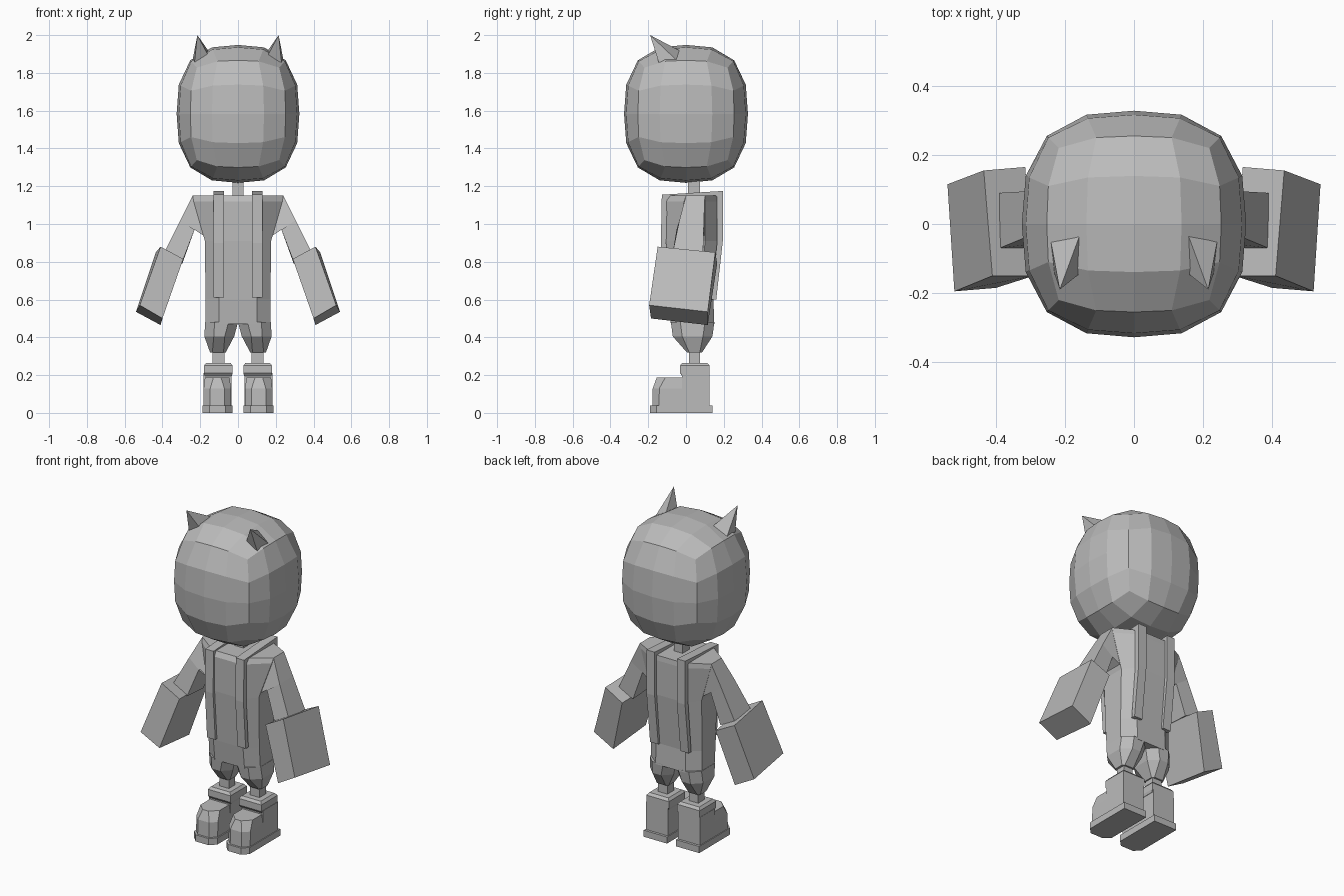
import bpy, bmesh

if "Cube" in bpy.data.objects:
    bpy.data.objects.remove(bpy.data.objects["Cube"], do_unlink=True)

grey = bpy.data.materials.new("plain grey")
grey.use_nodes = True
COLOUR = (0.5, 0.5, 0.5, 1)
grey.diffuse_color = COLOUR
grey.node_tree.nodes["Principled BSDF"].inputs["Base Color"].default_value = COLOUR


def finish(name, bm):
    bmesh.ops.recalc_face_normals(bm, faces=bm.faces)
    mesh = bpy.data.meshes.new(name)
    bm.to_mesh(mesh)
    bm.free()
    mesh.materials.append(grey)
    obj = bpy.data.objects.new(name, mesh)
    bpy.context.collection.objects.link(obj)
    return obj


def loft(name, rings, side=1):
    """Skin a stack of equal-length rings and cap both ends; side=-1 mirrors in x."""
    bm = bmesh.new()
    loops = [[bm.verts.new((x * side, y, z)) for x, y, z in r] for r in rings]
    n = len(loops[0])
    for a, b in zip(loops, loops[1:]):
        for i in range(n):
            j = (i + 1) % n
            bm.faces.new((a[i], a[j], b[j], b[i]))
    bm.faces.new(loops[0])
    bm.faces.new(loops[-1])
    return finish(name, bm)


def rect(x0, x1, y0, y1, z):
    return [(x0, y0, z), (x1, y0, z), (x1, y1, z), (x0, y1, z)]


def cut_rect(x0, x1, y0, y1, z, c):
    """Rectangle with its two front corners cut off."""
    return [(x0 + c, y0, z), (x1 - c, y0, z), (x1, y0 + c, z),
            (x1, y1, z), (x0, y1, z), (x0, y0 + c, z)]


def body_ring(z, fx, fy, sx, sy0, sy1, bx, by):
    """Eight-sided torso section: front, sides and back."""
    return [(-fx, fy, z), (fx, fy, z), (sx, sy0, z), (sx, sy1, z),
            (bx, by, z), (-bx, by, z), (-sx, sy1, z), (-sx, sy0, z)]


# Head: gridded cube rounded into a slightly boxy ball
bm = bmesh.new()
bmesh.ops.create_cube(bm, size=2)
bmesh.ops.subdivide_edges(bm, edges=bm.edges[:], cuts=3, use_grid_fill=True)
P = 2.75
for v in bm.verts:
    q = [c * 0.88 if 0.4 < abs(c) < 0.6 else c for c in v.co]
    k = sum(abs(c) ** P for c in q) ** (-1 / P)
    v.co = (q[0] * k * 0.325, q[1] * k * 0.328, 1.583 + q[2] * k * 0.365)
finish("head", bm)

# Neck
loft("neck", [rect(-0.03, 0.03, 0.01, 0.075, z) for z in (1.08, 1.26)])

# Torso
loft("torso", [
    body_ring(0.47, 0.10, -0.08, 0.172, -0.03, 0.09, 0.10, 0.15),
    body_ring(0.60, 0.10, -0.095, 0.172, -0.04, 0.09, 0.10, 0.145),
    body_ring(0.91, 0.11, -0.118, 0.175, -0.05, 0.10, 0.11, 0.175),
    body_ring(1.12, 0.11, -0.12, 0.235, -0.01, 0.10, 0.11, 0.178),
    body_ring(1.15, 0.10, -0.105, 0.24, 0.0, 0.10, 0.10, 0.175)])

for side, label in ((1, "left"), (-1, "right")):
    # Ear: pyramid leaning forward
    base = [(0.14, -0.13, 1.86), (0.235, -0.13, 1.81),
            (0.25, 0.0, 1.82), (0.145, 0.0, 1.90)]
    tip = (0.215, -0.19, 2.0)
    bm = bmesh.new()
    vs = [bm.verts.new((x * side, y, z)) for x, y, z in base]
    t = bm.verts.new((tip[0] * side, tip[1], tip[2]))
    bm.faces.new(vs)
    for i in range(4):
        bm.faces.new((vs[i], vs[(i + 1) % 4], t))
    finish(label + "_ear", bm)

    # Strap: band over the shoulder, down the front and back
    outer = [(-0.112, 0.61), (-0.133, 0.9), (-0.128, 1.155), (0.195, 1.175),
             (0.195, 0.91), (0.16, 0.60)]
    inner = [(0.135, 0.60), (0.165, 0.91), (0.165, 1.145), (-0.10, 1.13),
             (-0.105, 0.9), (-0.085, 0.61)]
    loft(label + "_strap",
         [[(x, y, z) for y, z in outer + inner] for x in (0.075, 0.13)], side)

    # Arm
    loft(label + "_arm", [
        [(0.24, 0.0, 1.15), (0.24, 0.10, 1.15), (0.17, 0.10, 0.93), (0.17, -0.04, 0.93)],
        [(0.305, -0.035, 1.02), (0.305, 0.095, 1.02), (0.23, 0.09, 0.97), (0.23, -0.05, 0.97)],
        [(0.39, -0.07, 0.85), (0.39, 0.09, 0.84), (0.295, 0.09, 0.79), (0.295, -0.07, 0.80)]], side)

    # Hand: tilted block
    loft(label + "_hand", [
        [(0.41, -0.15, 0.88), (0.435, 0.155, 0.85), (0.315, 0.165, 0.79), (0.29, -0.15, 0.815)],
        [(0.52, -0.195, 0.57), (0.54, 0.115, 0.535), (0.41, 0.115, 0.465), (0.40, -0.185, 0.50)]], side)

    # Shorts leg
    def leg_ring(z, x0, x1, y0, y1, c):
        return [(x0, y0 + c, z), (x0 + c, y0, z), (x1 - c, y0, z), (x1, y0 + c, z),
                (x1, y1 - c, z), (x1 - c, y1, z), (x0 + c, y1, z), (x0, y1 - c, z)]
    loft(label + "_shorts", [
        leg_ring(0.48, 0.0, 0.174, -0.08, 0.15, 0.05),
        leg_ring(0.405, 0.02, 0.178, -0.07, 0.14, 0.05),
        leg_ring(0.32, 0.065, 0.148, 0.005, 0.085, 0.012)], side)

    # Ankle
    loft(label + "_ankle", [rect(0.072, 0.135, 0.015, 0.075, z) for z in (0.24, 0.35)], side)

    # Boot: sole, toe, heel and cuff
    loft(label + "_sole", [cut_rect(0.03, 0.187, -0.19, 0.14, z, 0.035) for z in (0, 0.04)], side)
    loft(label + "_toe", [
        cut_rect(0.037, 0.182, -0.178, 0.11, 0.03, 0.035),
        cut_rect(0.037, 0.182, -0.176, 0.11, 0.13, 0.035),
        cut_rect(0.045, 0.175, -0.155, 0.11, 0.187, 0.045)], side)
    loft(label + "_heel", [rect(0.035, 0.182, -0.02, 0.125, z) for z in (0.03, 0.21)], side)
    loft(label + "_cuff", [
        rect(0.033, 0.175, -0.02, 0.115, 0.195), rect(0.028, 0.18, -0.032, 0.125, 0.21),
        rect(0.028, 0.18, -0.032, 0.125, 0.25), rect(0.04, 0.168, -0.02, 0.112, 0.265)], side)
